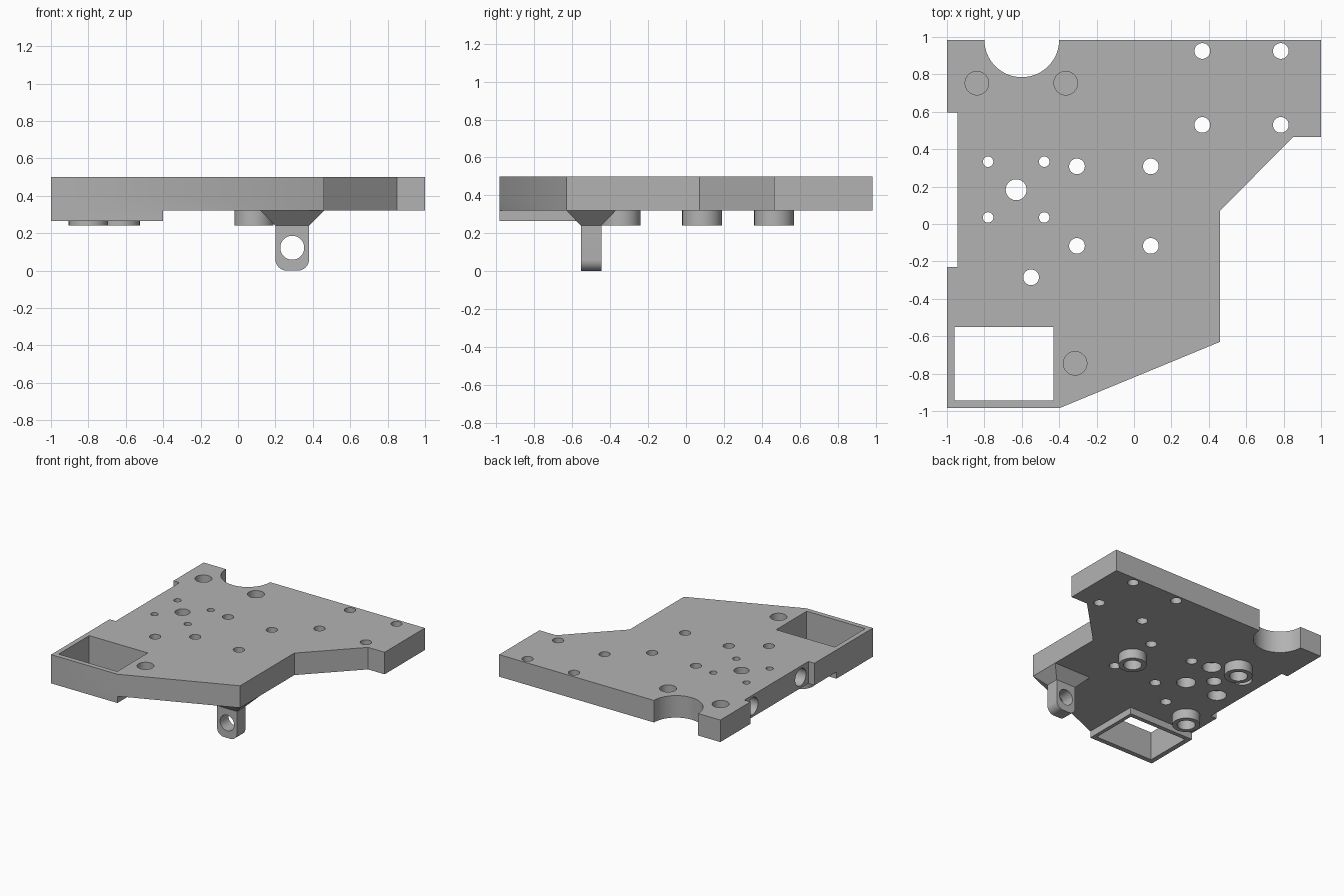
import bpy, bmesh, math
from mathutils import Matrix, Vector

old = bpy.data.objects.get("Cube")
if old:
    bpy.data.objects.remove(old, do_unlink=True)

grey = bpy.data.materials.new("plain grey")
grey.use_nodes = True
COLOUR = (0.45, 0.45, 0.45, 1)
grey.diffuse_color = COLOUR
grey.node_tree.nodes["Principled BSDF"].inputs["Base Color"].default_value = COLOUR

TOP, UNDER, BOSS_END = 0.5, 0.32, 0.24


def finish(name, bm):
    bmesh.ops.recalc_face_normals(bm, faces=bm.faces)
    mesh = bpy.data.meshes.new(name)
    bm.to_mesh(mesh)
    bm.free()
    mesh.materials.append(grey)
    ob = bpy.data.objects.new(name, mesh)
    bpy.context.collection.objects.link(ob)
    return ob


def prism(name, outline, start, depth):
    """Extrude a closed outline of 3D points along a vector."""
    bm = bmesh.new()
    face = bm.faces.new([bm.verts.new(Vector(p) + Vector(start)) for p in outline])
    grown = bmesh.ops.extrude_face_region(bm, geom=[face])["geom"]
    verts = [v for v in grown if isinstance(v, bmesh.types.BMVert)]
    bmesh.ops.translate(bm, verts=verts, vec=depth)
    return finish(name, bm)


def box(name, x0, x1, y0, y1, z0, z1):
    flat = [(x0, y0, 0), (x1, y0, 0), (x1, y1, 0), (x0, y1, 0)]
    return prism(name, flat, (0, 0, z0), (0, 0, z1 - z0))


def rods(name, centres, radius, low, high, turn=Matrix()):
    """A set of upright cylinders in one mesh, optionally turned."""
    bm = bmesh.new()
    for x, y in centres:
        bmesh.ops.create_cone(bm, cap_ends=True, segments=40, radius1=radius, radius2=radius,
                              depth=high - low,
                              matrix=turn @ Matrix.Translation((x, y, (low + high) / 2)))
    return finish(name, bm)


def combine(target, tool, operation):
    mod = target.modifiers.new(tool.name, "BOOLEAN")
    mod.operation, mod.solver, mod.object = operation, "EXACT", tool
    bpy.context.view_layer.objects.active = target
    bpy.ops.object.modifier_apply(modifier=mod.name)
    bpy.data.objects.remove(tool, do_unlink=True)


def arc(cx, cy, r, start, end, steps):
    angles = [math.radians(start + (end - start) * i / steps) for i in range(steps + 1)]
    return [(cx + r * math.cos(a), cy + r * math.sin(a)) for a in angles]


# Plate with a round bite in the back edge and a shallow side notch
outline = [(-1, -.985), (-.4, -.985), (.46, -.63), (.46, .07), (.85, .465), (1, .465), (1, .985)]
outline += arc(-.6, .985, .2, 0, -180, 32)
outline += [(-1, .985), (-1, .595), (-.945, .595), (-.945, -.23), (-1, -.23)]
plate = prism("mounting_plate", [(x, y, 0) for x, y in outline], (0, 0, UNDER), (0, 0, TOP - UNDER))

# Pocket frame and bosses under the plate
combine(plate, box("pocket_frame", -1, -.4, -.985, -.515, .265, .4), "UNION")
bosses = [(.085, .085), (-.63, .465), (-.8, -.345)]
combine(plate, rods("bosses", bosses, .105, BOSS_END, .38), "UNION")

# Openings through the plate
combine(plate, box("pocket", -.96, -.43, -.945, -.55, 0, 1), "DIFFERENCE")
screw_holes = [(x, y) for x in (.365, .785) for y in (.925, .53)]
screw_holes += [(x, y) for x in (-.305, .09) for y in (.308, -.117)]
screw_holes.append((-.55, -.285))
combine(plate, rods("screw_holes", screw_holes, .042, 0, 1), "DIFFERENCE")
combine(plate, rods("centre_hole", [(-.63, .183)], .056, 0, 1), "DIFFERENCE")
small_holes = [(x, y) for x in (-.78, -.48) for y in (.333, .035)]
combine(plate, rods("small_holes", small_holes, .028, 0, 1), "DIFFERENCE")

# Blind recesses from below, above and the side
combine(plate, rods("counterbores", small_holes, .072, 0, .4), "DIFFERENCE")
combine(plate, rods("boss_sockets", bosses, .068, 0, .42), "DIFFERENCE")
sockets = [(-.84, .753), (-.365, .753), (-.315, -.745)]
combine(plate, rods("top_sockets", sockets, .063, .38, 1), "DIFFERENCE")
sideways = Matrix.Rotation(math.radians(90), 4, "Y")
combine(plate, rods("side_sockets", [(-.41, -.13), (-.41, .49)], .07, -1.2, -.75, sideways), "DIFFERENCE")

# Tapered base of the hanging lug
bm = bmesh.new()
rings = []
for x0, x1, y0, y1, z in ((.12, .46, -.63, -.37, UNDER), (.2, .38, -.555, -.447, BOSS_END)):
    rings.append([bm.verts.new(p) for p in ((x0, y0, z), (x1, y0, z), (x1, y1, z), (x0, y1, z))])
for ring in rings:
    bm.faces.new(ring)
for i in range(4):
    j = (i + 1) % 4
    bm.faces.new((rings[0][i], rings[0][j], rings[1][j], rings[1][i]))
lug_base = finish("lug_base", bm)

# Hanging lug with rounded lower corners and a cross hole
shape = [(.38, BOSS_END), (.2, BOSS_END)]
shape += arc(.26, .06, .06, 180, 270, 8) + arc(.32, .06, .06, 270, 360, 8)
lug = prism("hanging_lug", [(x, 0, z) for x, z in shape], (0, -.555, 0), (0, .108, 0))
crosswise = Matrix.Rotation(math.radians(90), 4, "X")
combine(lug, rods("lug_hole", [(.29, .122)], .064, -1, 1, crosswise), "DIFFERENCE")

# Smooth round walls while keeping hard edges
for ob in (plate, lug_base, lug):
    bpy.ops.object.select_all(action="DESELECT")
    ob.select_set(True)
    bpy.context.view_layer.objects.active = ob
    bpy.ops.object.shade_smooth_by_angle(angle=math.radians(30))
